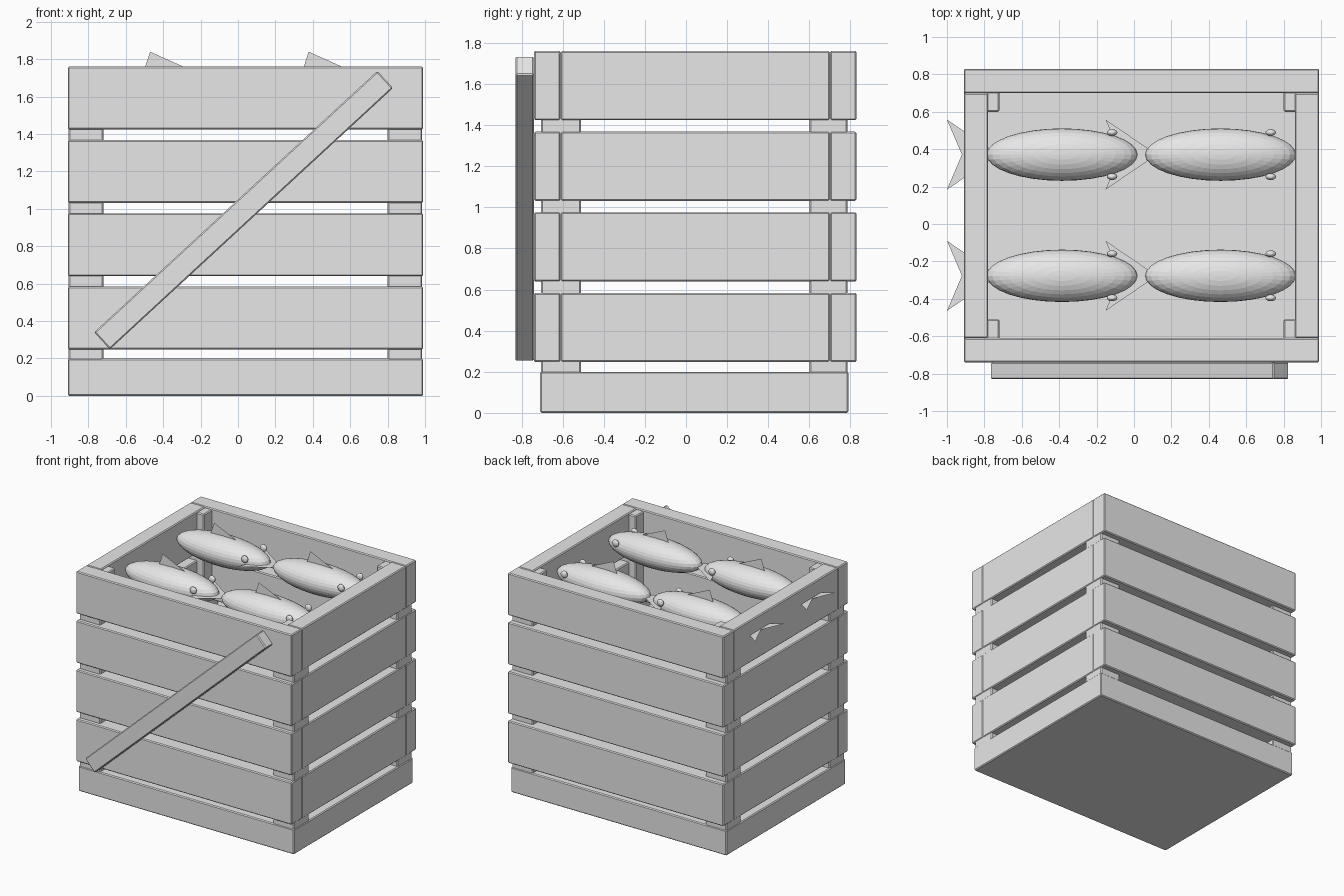
import bpy
import bmesh
import math
from mathutils import Matrix, Vector

if "Cube" in bpy.data.objects:
    bpy.data.objects.remove(bpy.data.objects["Cube"], do_unlink=True)

grey = bpy.data.materials.new("plain_grey")
grey.use_nodes = True
colour = (0.8, 0.8, 0.8, 1)
grey.diffuse_color = colour
grey.node_tree.nodes["Principled BSDF"].inputs["Base Color"].default_value = colour


def finish(name, bm):
    mesh = bpy.data.meshes.new(name)
    bm.to_mesh(mesh)
    bm.free()
    mesh.materials.append(grey)
    obj = bpy.data.objects.new(name, mesh)
    bpy.context.collection.objects.link(obj)
    return obj


def board(name, x, y, z, bevel=0.007):
    """Bevelled box spanning the given (low, high) ranges."""
    low, high = (Vector(c) for c in zip(x, y, z))
    bm = bmesh.new()
    bmesh.ops.create_cube(bm, size=1)
    bmesh.ops.scale(bm, vec=high - low, verts=bm.verts)
    obj = finish(name, bm)
    obj.location = (low + high) / 2
    mod = obj.modifiers.new("edge_bevel", "BEVEL")
    mod.width = bevel
    mod.segments = 1
    return obj


def sheet(name, points, location):
    """Thin flat fin made of one face."""
    bm = bmesh.new()
    bm.faces.new([bm.verts.new(p) for p in points])
    finish(name, bm).location = location


def ball(name, location, size, segments, rings):
    bm = bmesh.new()
    bmesh.ops.create_uvsphere(bm, u_segments=segments, v_segments=rings, radius=1)
    bmesh.ops.scale(bm, vec=size, verts=bm.verts)
    finish(name, bm).location = location


# Crate base
X0, X1 = -0.91, 0.99
Y0, Y1 = -0.74, 0.83
T = 0.13
board("base", (X0, X1), (-0.71, 0.79), (0, 0.2))

# Four rows of slats on each wall
for row in range(4):
    z0 = 0.248 + row * 0.392
    z = (z0, z0 + 0.336)
    board(f"front_slat_{row}", (X0, X1), (Y0, Y0 + T), z)
    board(f"back_slat_{row}", (X0, X1), (Y1 - T, Y1), z)
    board(f"right_slat_{row}", (X0, X0 + T), (Y0 + T, Y1 - T), z)
    board(f"left_slat_{row}", (X1 - T, X1), (Y0 + T, Y1 - T), z)

# Corner posts
for side, x in (("right", (-0.905, -0.72)), ("left", (0.8, 0.985))):
    for end, y in (("front", (-0.705, -0.51)), ("back", (0.6, 0.785))):
        board(f"{end}_{side}_post", x, y, (0.19, 1.75))

# Diagonal brace on the front
brace = board("diagonal_brace", (-1.03, 1.03), (-0.83, Y0), (-0.062, 0.062))
brace.location = (0.03, (Y0 - 0.83) / 2, 0.993)
brace.rotation_euler.y = -math.radians(42.7)

# Fish lying in two rows
for i, (x, y) in enumerate([(cx, cy) for cx in (-0.385, 0.463) for cy in (-0.277, 0.371)]):
    centre = Vector((x, y, 1.643))
    ball(f"fish_body_{i}", centre, (0.403, 0.14, 0.113), 32, 16)
    sheet(f"fish_tail_{i}", [(-0.34, 0, 0), (-0.615, 0.187, 0), (-0.535, 0, 0), (-0.615, -0.187, 0)], centre)
    sheet(f"fish_back_fin_{i}", [(-0.13, 0, 0.06), (0.22, 0, 0.06), (-0.085, 0, 0.197)], centre)
    for side in (-1, 1):
        ball(f"fish_eye_{i}_{side}", centre + Vector((0.268, side * 0.118, 0.045)), (0.028, 0.018, 0.028), 16, 8)
